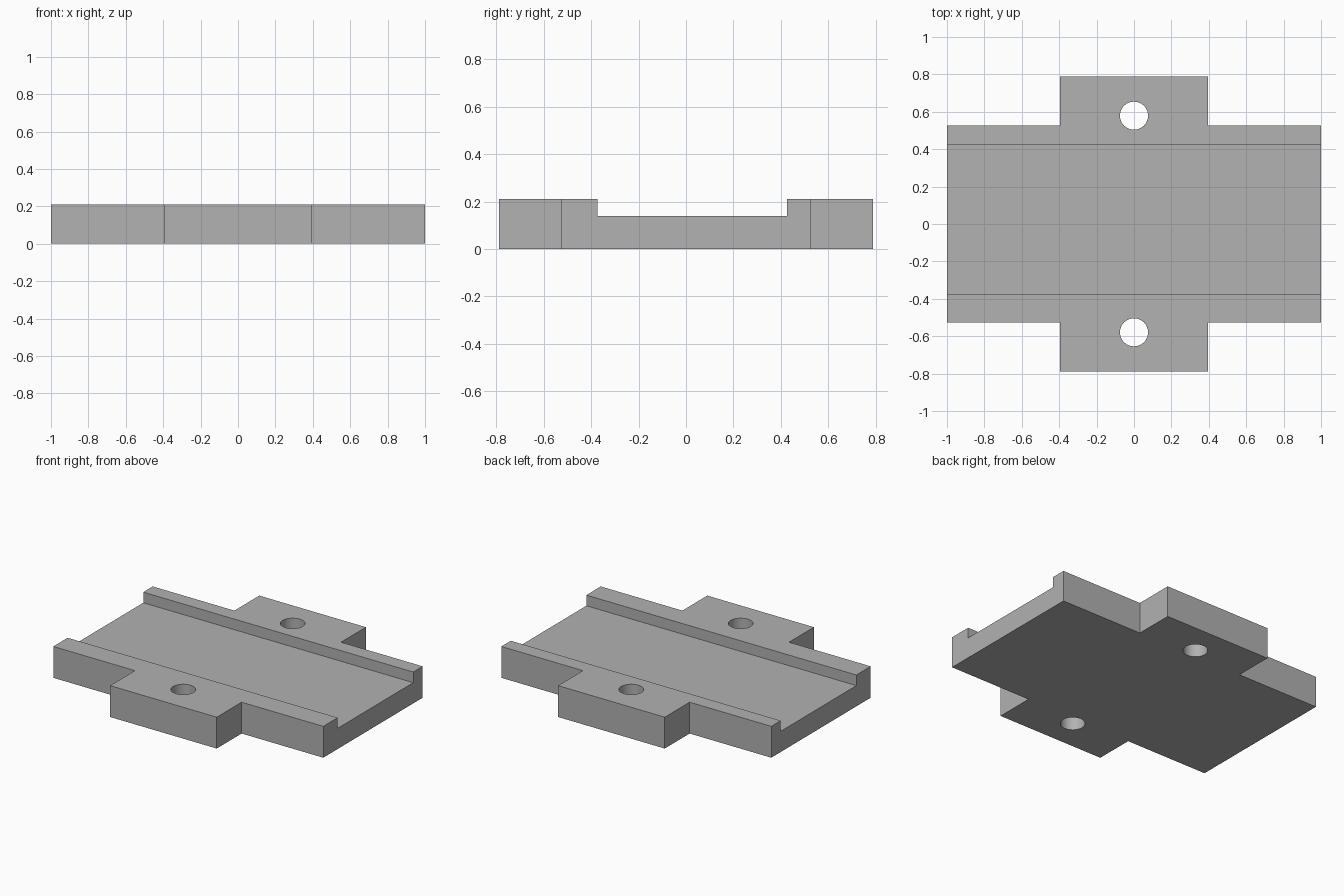
import bpy
import bmesh

if "Cube" in bpy.data.objects:
    bpy.data.objects.remove(bpy.data.objects["Cube"], do_unlink=True)

HEIGHT = 0.21
FLOOR = 0.139
BODY_X, BODY_Y = 1.0, 0.526
TAB_X, TAB_Y = 0.395, 0.789
GROOVE_FRONT, GROOVE_BACK = -0.374, 0.426
HOLE_Y, HOLE_RADIUS = 0.579, 0.075

grey = bpy.data.materials.new("mid grey")
grey.use_nodes = True
colour = (0.445, 0.445, 0.445, 1)
grey.diffuse_color = colour
grey.node_tree.nodes["Principled BSDF"].inputs["Base Color"].default_value = colour


def prism(name, outline, bottom, top):
    """Extrude a flat outline upwards into a solid."""
    bm = bmesh.new()
    face = bm.faces.new([bm.verts.new((x, y, bottom)) for x, y in outline])
    extruded = bmesh.ops.extrude_face_region(bm, geom=[face], use_keep_orig=True)
    raised = [g for g in extruded["geom"] if isinstance(g, bmesh.types.BMVert)]
    bmesh.ops.translate(bm, verts=raised, vec=(0, 0, top - bottom))
    bmesh.ops.recalc_face_normals(bm, faces=bm.faces)
    mesh = bpy.data.meshes.new(name)
    bm.to_mesh(mesh)
    bm.free()
    mesh.materials.append(grey)
    obj = bpy.data.objects.new(name, mesh)
    bpy.context.collection.objects.link(obj)
    return obj


def cut(target, cutter):
    """Subtract the cutter, then discard it."""
    cutter.hide_render = True
    mod = target.modifiers.new("cut", 'BOOLEAN')
    mod.operation = 'DIFFERENCE'
    mod.solver = 'EXACT'
    mod.object = cutter
    bpy.context.view_layer.objects.active = target
    bpy.ops.object.modifier_apply(modifier=mod.name)
    bpy.data.objects.remove(cutter, do_unlink=True)


# Base plate: one quarter of the cross outline, turned into all four
quarter = [(BODY_X, BODY_Y), (TAB_X, BODY_Y), (TAB_X, TAB_Y)]
left_back = quarter
right_back = [(-x, y) for x, y in reversed(quarter)]
right_front = [(-x, -y) for x, y in quarter]
left_front = [(x, -y) for x, y in reversed(quarter)]
plate = prism("mounting_plate", left_back + right_back + right_front + left_front,
              0, HEIGHT)

# Channel along the full length
ends = [(-1.2, GROOVE_FRONT), (1.2, GROOVE_FRONT), (1.2, GROOVE_BACK), (-1.2, GROOVE_BACK)]
cut(plate, prism("channel_cutter", ends, FLOOR, HEIGHT + 0.2))

# Screw hole through each tab
for side in (-1, 1):
    bpy.ops.mesh.primitive_cylinder_add(vertices=48, radius=HOLE_RADIUS, depth=1,
                                        location=(0, side * HOLE_Y, 0))
    hole = bpy.context.object
    hole.name = "hole_cutter"
    hole.data.materials.append(grey)
    cut(plate, hole)

# Smooth hole walls, sharp plate edges
bpy.ops.object.select_all(action='DESELECT')
plate.select_set(True)
bpy.context.view_layer.objects.active = plate
bpy.ops.object.shade_smooth_by_angle(angle=0.5)
